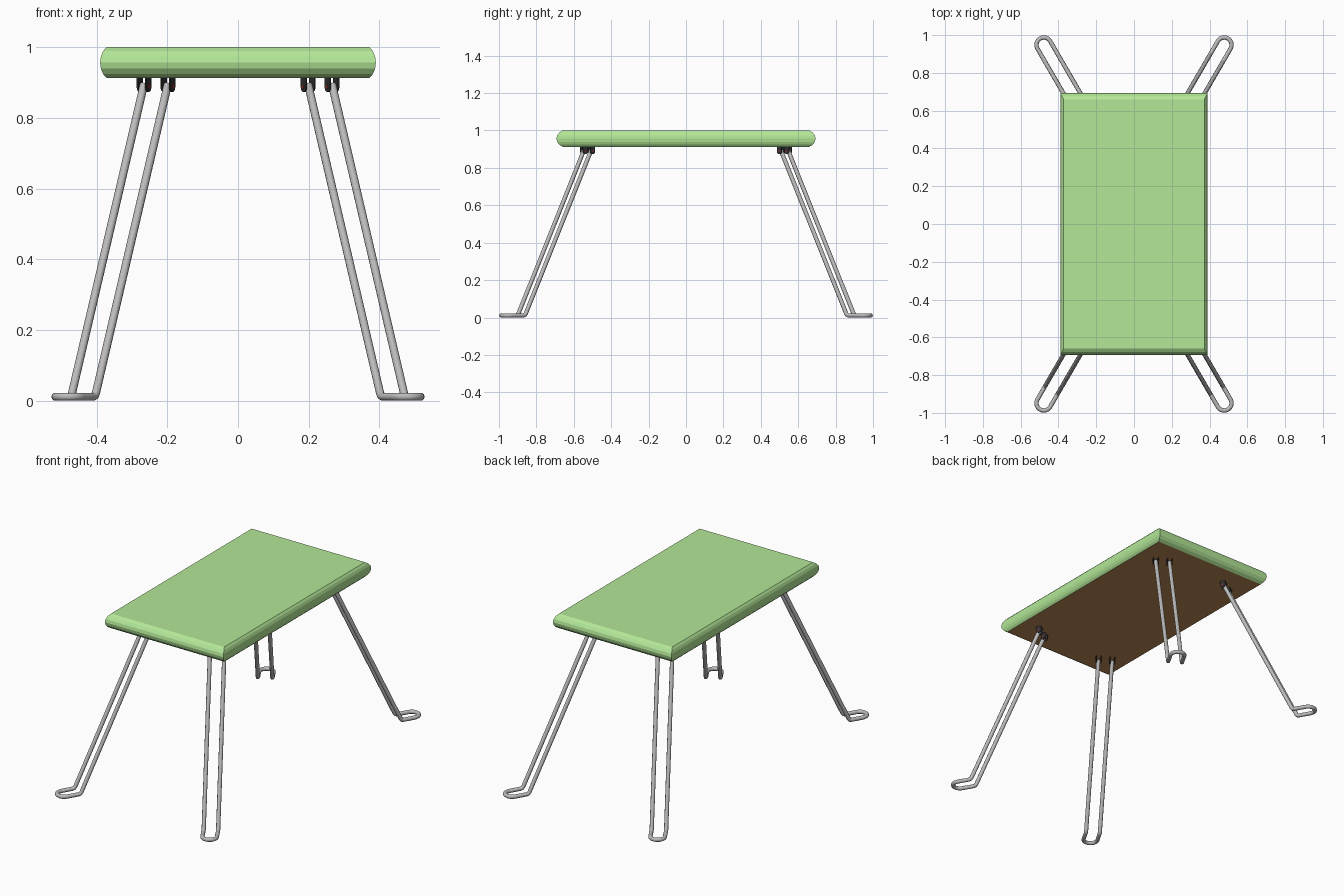
import bpy, bmesh, math
from mathutils import Vector, Matrix

if "Cube" in bpy.data.objects:
    bpy.data.objects.remove(bpy.data.objects["Cube"])


def material(name, rgb):
    m = bpy.data.materials.new(name)
    m.diffuse_color = (*rgb, 1)
    m.use_nodes = True
    m.node_tree.nodes["Principled BSDF"].inputs["Base Color"].default_value = m.diffuse_color
    return m


GREEN = material("green top", (0.45, 0.80, 0.31))
BROWN = material("brown underside", (0.50, 0.26, 0.10))
STEEL = material("grey steel", (0.50, 0.50, 0.50))
DARK = material("dark bracket", (0.03, 0.03, 0.03))
RED = material("dark red pin", (0.25, 0.03, 0.03))


def finish(name, bm, *mats):
    bmesh.ops.recalc_face_normals(bm, faces=bm.faces)
    me = bpy.data.meshes.new(name)
    bm.to_mesh(me)
    bm.free()
    for m in mats:
        me.materials.append(m)
    ob = bpy.data.objects.new(name, me)
    bpy.context.collection.objects.link(ob)
    return ob


# Table top: stacked rectangles following a bulging edge profile
bm = bmesh.new()
rings = []
N, LIM = 6, math.radians(60)
for i in range(N + 1):
    a = -LIM + 2 * LIM * i / N
    t = (math.cos(a) - math.cos(LIM)) / (1 - math.cos(LIM))
    z = 0.9565 + 0.0435 * math.sin(a) / math.sin(LIM)
    x, y = 0.372 + 0.018 * t, 0.66 + 0.033 * t
    rings.append([bm.verts.new((sx * x, sy * y, z))
                  for sx, sy in ((-1, -1), (1, -1), (1, 1), (-1, 1))])
for lo, hi in zip(rings, rings[1:]):
    for k in range(4):
        j = (k + 1) % 4
        bm.faces.new((lo[k], lo[j], hi[j], hi[k]))
bm.faces.new(rings[-1])
bm.faces.new(rings[0][::-1]).material_index = 1
finish("table_top", bm, GREEN, BROWN)

# Hairpin leg layout: outward direction, sideways direction, wire radius
R, HALF = 0.0115, 0.039
OUT = Vector((0.5, 0.866, 0))
SIDE = Vector((0.866, -0.5, 0))
TOP = Vector((0.232, 0.526, 0.895))
FOOT = Vector((0.438, 0.880, R))
LOOP = FOOT + OUT * 0.079


def rod_path():
    down = (FOOT - TOP).normalized()
    half = [TOP, FOOT - down * 0.012, FOOT - down * 0.003 + OUT * 0.002, FOOT + OUT * 0.01]
    a = [p + SIDE * HALF for p in half]
    b = [p - SIDE * HALF for p in reversed(half)]
    arc = [LOOP + SIDE * HALF * math.cos(math.pi * i / 12) + OUT * HALF * math.sin(math.pi * i / 12)
           for i in range(13)]
    return a + arc + b


def leg(name, sx, sy):
    cu = bpy.data.curves.new(name, 'CURVE')
    cu.dimensions = '3D'
    cu.bevel_depth = R
    cu.bevel_resolution = 3
    cu.use_fill_caps = True
    pts = rod_path()
    sp = cu.splines.new('POLY')
    sp.points.add(len(pts) - 1)
    for q, p in zip(sp.points, pts):
        q.co = (sx * p.x, sy * p.y, p.z, 1)
    sp.use_smooth = True
    cu.materials.append(STEEL)
    bpy.context.collection.objects.link(bpy.data.objects.new(name, cu))


def brackets(name, sx, sy):
    # pairs of round-ended lugs with a pin through the rod end
    bm = bmesh.new()
    for s in (-1, 1):
        c = TOP + SIDE * HALF * s
        c.z = 0.888
        for off in (-0.0135, 0.0135):
            outline = [(-0.015, 0.914), (0.015, 0.914)]
            outline += [(0.015 * math.cos(math.pi * i / 8), 0.888 - 0.015 * math.sin(math.pi * i / 8))
                        for i in range(9)]
            layers = []
            for w in (-0.002, 0.002):
                base = c + SIDE * (off + w)
                layers.append([bm.verts.new((base.x + OUT.x * u, base.y + OUT.y * u, z))
                               for u, z in outline])
            n = len(outline)
            bm.faces.new(layers[0])
            bm.faces.new(layers[1][::-1])
            for k in range(n):
                j = (k + 1) % n
                bm.faces.new((layers[0][k], layers[0][j], layers[1][j], layers[1][k]))
        # pin
        rot = SIDE.to_track_quat('Z', 'Y').to_matrix().to_4x4()
        pin = bmesh.ops.create_cone(bm, cap_ends=True, segments=10, radius1=0.006, radius2=0.006,
                                    depth=0.035, matrix=Matrix.Translation(c) @ rot)
        for f in {f for v in pin["verts"] for f in v.link_faces}:
            f.material_index = 1
    bmesh.ops.scale(bm, vec=(sx, sy, 1), verts=bm.verts)
    finish(name, bm, DARK, RED)


for fb, sy in (("front", -1), ("back", 1)):
    for lr, sx in (("left", -1), ("right", 1)):
        leg(f"{fb}_{lr}_leg", sx, sy)
        brackets(f"{fb}_{lr}_brackets", sx, sy)
